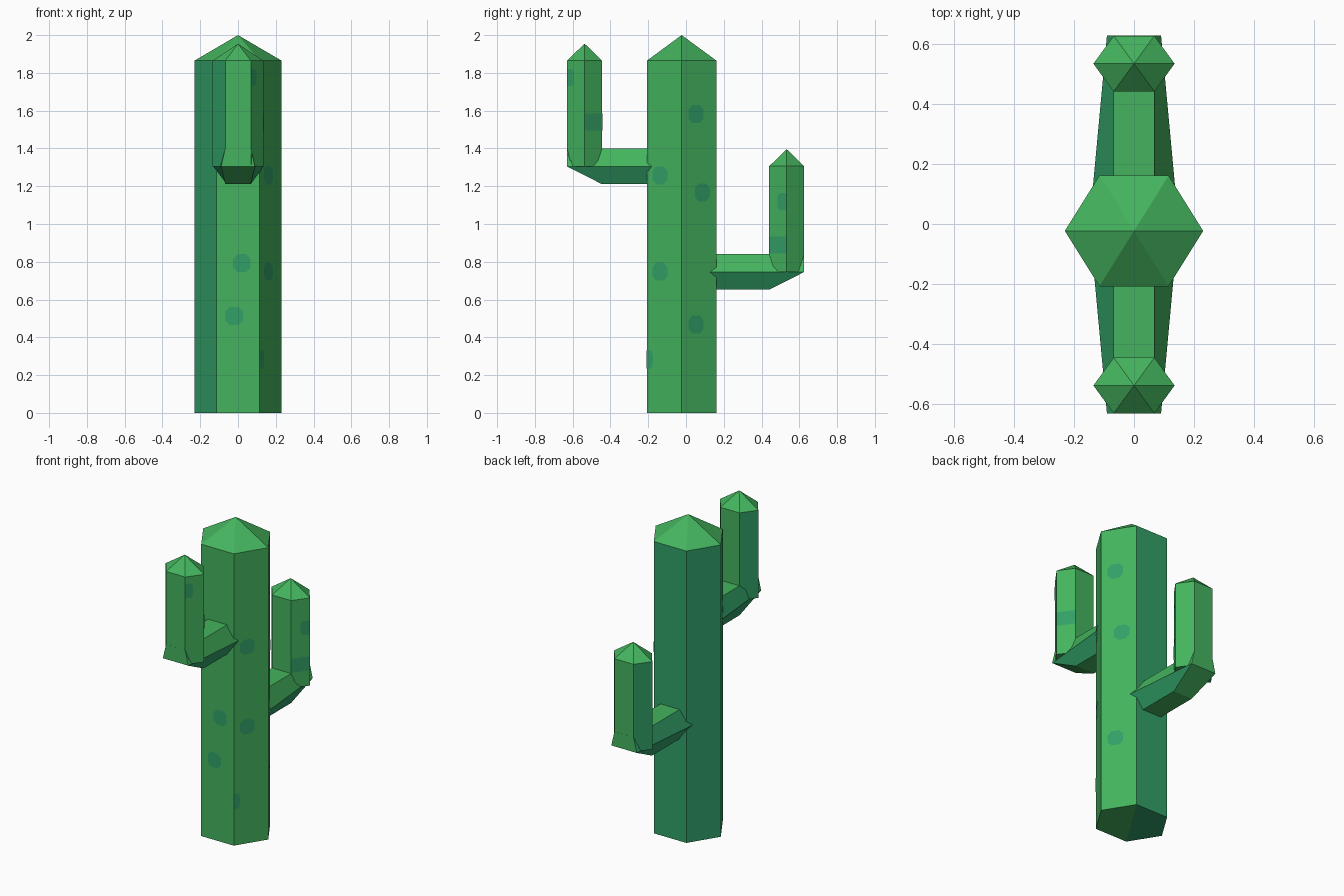
import bpy, bmesh, math
from mathutils import Vector

if "Cube" in bpy.data.objects:
    bpy.data.objects.remove(bpy.data.objects["Cube"])


def material(name, rgb):
    m = bpy.data.materials.new(name)
    m.diffuse_color = (*rgb, 1)
    m.use_nodes = True
    m.node_tree.nodes["Principled BSDF"].inputs["Base Color"].default_value = m.diffuse_color
    return m


MATS = [material("leaf_green", (0.058, 0.456, 0.112)),
        material("teal_green", (0.031, 0.352, 0.136))]
GREEN, TEAL = 0, 1


def finish(name, bm, recalc=True):
    if recalc:
        bmesh.ops.recalc_face_normals(bm, faces=bm.faces)
    me = bpy.data.meshes.new(name)
    bm.to_mesh(me)
    bm.free()
    for m in MATS:
        me.materials.append(m)
    ob = bpy.data.objects.new(name, me)
    bpy.context.collection.objects.link(ob)


def hex_points(cy, rx, ry):
    # corner k sits at 60*k degrees; side k runs from corner k to k+1
    return [(rx * math.cos(math.radians(60 * k)),
             cy + ry * math.sin(math.radians(60 * k)) / math.sin(math.radians(60)))
            for k in range(6)]


def column(name, pts, cy, z0, z1, apex, teal_sides):
    bm = bmesh.new()
    lo = [bm.verts.new((x, y, z0)) for x, y in pts]
    hi = [bm.verts.new((x, y, z1)) for x, y in pts]
    tip = bm.verts.new((0, cy, apex))
    for k in range(6):
        j = (k + 1) % 6
        f = bm.faces.new((lo[k], lo[j], hi[j], hi[k]))
        f.material_index = TEAL if k in teal_sides else GREEN
        bm.faces.new((hi[k], hi[j], tip))
    # base split along one diagonal into two colours
    bm.faces.new((lo[1], lo[2], lo[3], lo[4])).material_index = TEAL
    bm.faces.new((lo[4], lo[5], lo[0], lo[1])).material_index = GREEN
    finish(name, bm)


def spots(name, pts, items, chamfer=True):
    # thin patches: (side, from, to, z low, z high) along each side
    bm = bmesh.new()
    for k, t0, t1, z0, z1 in items:
        a, b = Vector((*pts[k], 0)), Vector((*pts[(k + 1) % 6], 0))
        n = Vector((b.y - a.y, a.x - b.x, 0)).normalized() * 0.003
        ct, cz = (t1 - t0) * 0.25, (z1 - z0) * 0.25
        # patches that touch a corner stay square there
        l = 0 if t0 <= 0 else ct
        r = 0 if t1 >= 1 else ct
        out = []
        if l:
            out += [(t0, z1 - cz), (t0, z0 + cz), (t0 + l, z0)]
        else:
            out += [(t0, z1), (t0, z0)]
        if r:
            out += [(t1 - r, z0), (t1, z0 + cz), (t1, z1 - cz), (t1 - r, z1)]
        else:
            out += [(t1, z0), (t1, z1)]
        if l:
            out.append((t0 + l, z1))
        vs = [bm.verts.new(a.lerp(b, t) + n + Vector((0, 0, z))) for t, z in out]
        bm.faces.new(vs).material_index = TEAL
    finish(name, bm, recalc=False)


def branch(name, s, y_in, y_out, z):
    # sideways hexagonal limb from the trunk to the foot of the arm
    bm = bmesh.new()
    h = 0.094

    def ring(wm, yt, ym, yb):
        data = [(.0675, yt, h), (wm, ym, 0), (.0675, yb, -h),
                (-.0675, yb, -h), (-wm, ym, 0), (-.0675, yt, h)]
        return [bm.verts.new((x, s * y, z + dz)) for x, y, dz in data]

    a = ring(.137, .12, .12, .12)
    b = ring(.09, y_out, y_out, y_in)
    for k, m in enumerate([GREEN, TEAL, GREEN, TEAL, TEAL, GREEN]):
        j = (k + 1) % 6
        bm.faces.new((a[k], a[j], b[j], b[k])).material_index = m
    bm.faces.new((b[0], b[1], b[4], b[5]))
    bm.faces.new((b[1], b[2], b[3], b[4]))
    bm.faces.new(a)
    finish(name, bm)


# trunk
trunk = hex_points(-0.023, 0.23, 0.184)
column("trunk", trunk, -0.023, 0, 1.865, 2.0, {1, 2, 3})
spots("trunk_spots", trunk, [
    (0, .19, .62, 1.535, 1.63), (0, .37, .80, 1.12, 1.215), (0, .19, .62, .42, .515),
    (5, .17, .60, 1.21, 1.305), (5, .17, .60, .70, .795), (5, 0, .18, .235, .33),
    (4, .39, .79, .745, .84), (4, .21, .61, .465, .56)])

# front arm
front = hex_points(-0.537, 0.135, 0.0925)
column("front_arm", front, -0.537, 1.305, 1.865, 1.955, {2, 3})
branch("front_branch", -1, .445, .63, 1.305)
spots("front_arm_spots", front, [
    (5, 0, .42, 1.73, 1.82), (0, 0, 1, 1.495, 1.585), (5, 0, .2, 1.315, 1.37)])

# back arm
back = hex_points(0.533, 0.135, 0.0925)
column("back_arm", back, 0.533, 0.746, 1.306, 1.396, {2, 3})
branch("back_branch", 1, .44, .626, .746)
spots("back_arm_spots", back, [
    (5, .48, 1, 1.075, 1.165), (5, 0, 1, .845, .935)])
